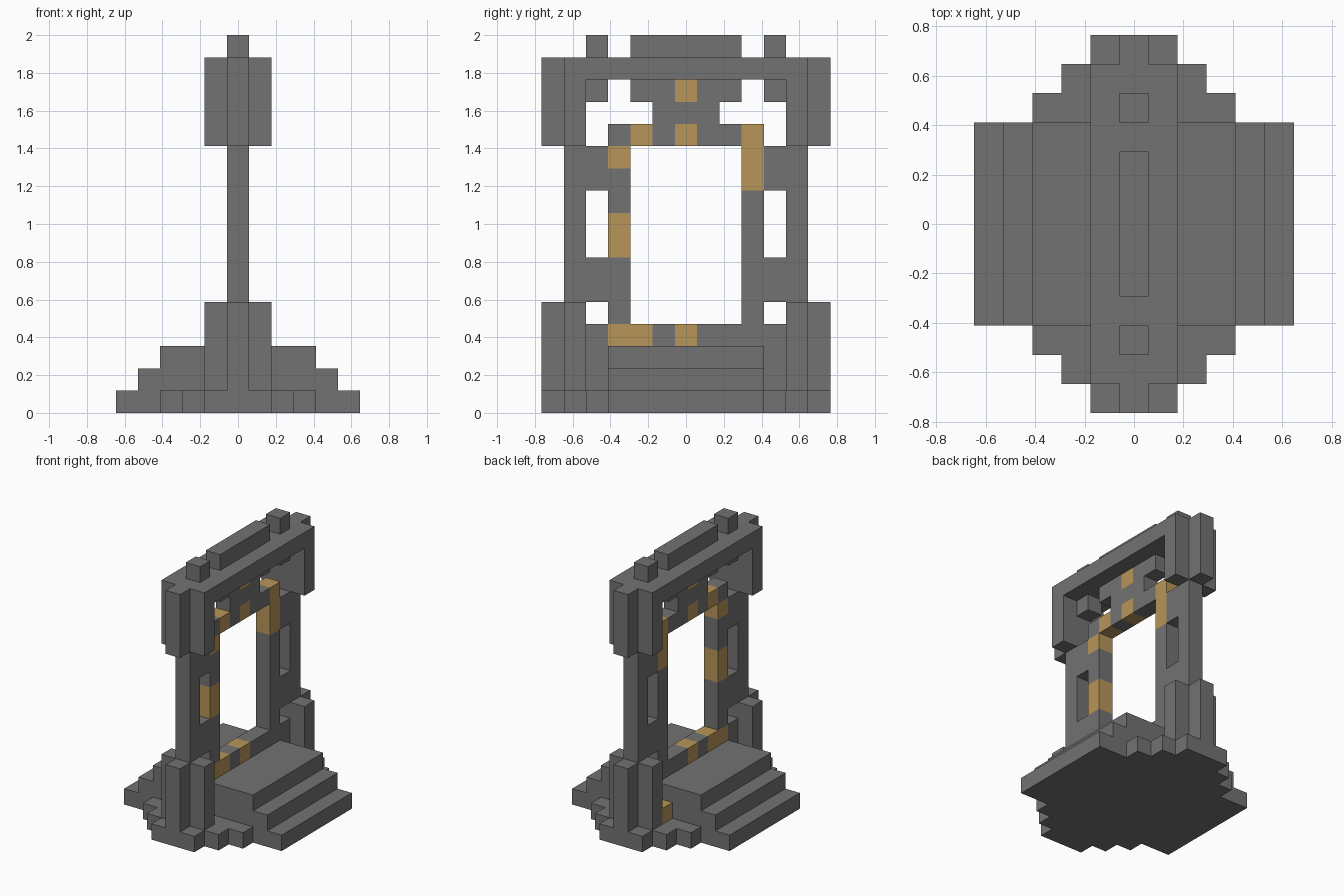
import bpy
import bmesh
from mathutils import Vector

U = 2 / 17  # edge of one block

cube = bpy.data.objects.get("Cube")
if cube:
    bpy.data.objects.remove(cube, do_unlink=True)


def make_material(name, color):
    m = bpy.data.materials.new(name)
    m.use_nodes = True
    m.diffuse_color = color
    bsdf = next(n for n in m.node_tree.nodes if n.type == 'BSDF_PRINCIPLED')
    bsdf.inputs["Base Color"].default_value = color
    bsdf.inputs["Roughness"].default_value = 0.9
    return m


STONE = make_material("dark_stone", (0.17, 0.17, 0.17, 1))
GOLD = make_material("dull_gold", (0.48, 0.30, 0.10, 1))


def finish(name, bm, mats):
    bmesh.ops.scale(bm, vec=(U, U, U), verts=bm.verts)
    bmesh.ops.recalc_face_normals(bm, faces=bm.faces)
    mesh = bpy.data.meshes.new(name)
    bm.to_mesh(mesh)
    bm.free()
    for m in mats:
        mesh.materials.append(m)
    ob = bpy.data.objects.new(name, mesh)
    bpy.context.collection.objects.link(ob)


def box(name, xs, ys, zs, mat=STONE):
    """Box from ranges given in block units."""
    bm = bmesh.new()
    bmesh.ops.create_cube(bm, size=1)
    for v in bm.verts:
        v.co = Vector([sum(r) / 2 + c * (r[1] - r[0]) for c, r in zip(v.co, (xs, ys, zs))])
    finish(name, bm, [mat])


def centred(name, half_x, ys, zs):
    box(name, (-half_x, half_x), ys, zs)


def pair(name, half_x, y0, y1, zs):
    """Same box at the front and at the back."""
    centred("front_" + name, half_x, (-y1, -y0), zs)
    centred("back_" + name, half_x, (y0, y1), zs)


# Base slab with stepped corners
quarter = [(5.5, 3.5), (3.5, 3.5), (3.5, 4.5), (2.5, 4.5), (2.5, 5.5), (1.5, 5.5), (1.5, 6.5)]
half = quarter + [(-x, y) for x, y in reversed(quarter)]
outline = half + [(-x, -y) for x, y in half]
bm = bmesh.new()
face = bm.faces.new([bm.verts.new((x, y, 0)) for x, y in outline])
top = bmesh.ops.extrude_face_region(bm, geom=[face])["geom"]
bmesh.ops.translate(bm, vec=(0, 0, 1), verts=[g for g in top if isinstance(g, bmesh.types.BMVert)])
finish("base_slab", bm, [STONE])

# Stairs
centred("lower_step", 4.5, (-3.5, 3.5), (1, 2))
centred("upper_step", 3.5, (-3.5, 3.5), (2, 3))

# Pillar feet with outer ribs
pair("foot", 1.5, 4.5, 5.5, (1, 5))
pair("foot_rib", 0.5, 5.5, 6.5, (1, 5))
pair("foot_web", 0.5, 3.5, 4.5, (1, 3))
box("gold_foot_block", (-1.5, -0.5), (3.5, 4.5), (1, 2), GOLD)

# Cap with hanging ends and top crest
centred("cap_beam", 1.5, (-5.5, 5.5), (15, 16))
pair("cap_end", 1.5, 4.5, 5.5, (12, 15))
pair("cap_rib", 0.5, 5.5, 6.5, (12, 16))
centred("crest", 0.5, (-2.5, 2.5), (16, 17))
pair("crest_stud", 0.5, 3.5, 4.5, (16, 17))
pair("cap_drop", 0.5, 3.5, 4.5, (14, 15))

# Thin gate frame: blocks one deep, keyed by (y, z)
cells = set()


def fill(y0, y1, z0, z1):
    for y in range(y0, y1 + 1):
        for z in range(z0, z1):
            cells.update({(y, z), (-y, z)})


fill(0, 4, 3, 4)      # sill
fill(3, 3, 4, 13)     # inner posts
fill(5, 5, 5, 12)     # outer posts
fill(4, 4, 5, 7)      # lower ties
fill(4, 4, 10, 12)    # upper ties
fill(0, 3, 12, 13)    # lintel
fill(0, 1, 13, 14)    # lintel neck
fill(0, 2, 14, 15)    # block under the cap

gold = {(-3, 3), (-2, 3), (0, 3), (-3, 7), (-3, 8), (-3, 11), (-2, 12),
        (0, 12), (0, 14), (3, 10), (3, 11), (3, 12)}

bm = bmesh.new()
for y, z in sorted(cells):
    a, b, c, d = [(y + i, z + 0.5 + j) for i, j in ((-.5, -.5), (.5, -.5), (.5, .5), (-.5, .5))]
    quads = [[(s, *p) for p in (a, b, c, d)] for s in (-0.5, 0.5)]
    # Rim faces only where no neighbouring block covers them
    for (dy, dz), (p, q) in {(0, -1): (a, b), (1, 0): (b, c), (0, 1): (c, d), (-1, 0): (d, a)}.items():
        if (y + dy, z + dz) not in cells:
            quads.append([(-0.5, *p), (0.5, *p), (0.5, *q), (-0.5, *q)])
    for quad in quads:
        f = bm.faces.new([bm.verts.new(co) for co in quad])
        f.material_index = int((y, z) in gold)
bmesh.ops.remove_doubles(bm, verts=bm.verts, dist=0.001)
finish("gate_frame", bm, [STONE, GOLD])
